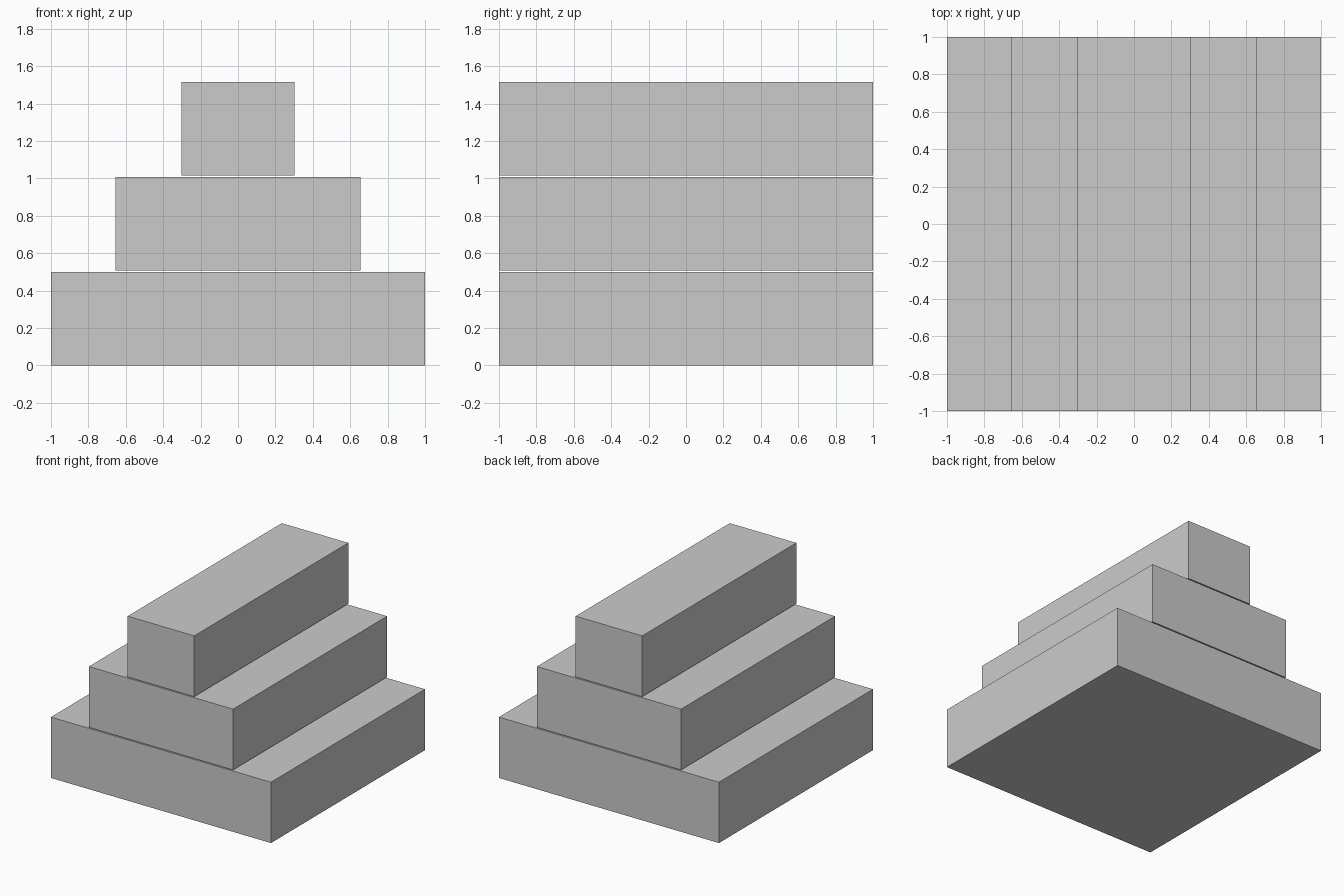
import bpy

if "Cube" in bpy.data.objects:
    bpy.data.objects.remove(bpy.data.objects["Cube"])

HEIGHT = 0.5     # thickness of each tier
PITCH = 0.508    # tier spacing, leaving a thin gap between tiers
DEPTH = 2.0


def tier(name, width, level):
    bpy.ops.mesh.primitive_cube_add(size=1, location=(0, 0, level * PITCH + HEIGHT / 2))
    obj = bpy.context.object
    obj.name = name
    obj.scale = (width, DEPTH, HEIGHT)
    bpy.ops.object.transform_apply(location=False, rotation=False, scale=True)


# Three stacked slabs, narrowing upwards
for level, (name, width) in enumerate([
    ("bottom_step", 2.0),
    ("middle_step", 1.31),
    ("top_step", 0.605),
]):
    tier(name, width, level)
